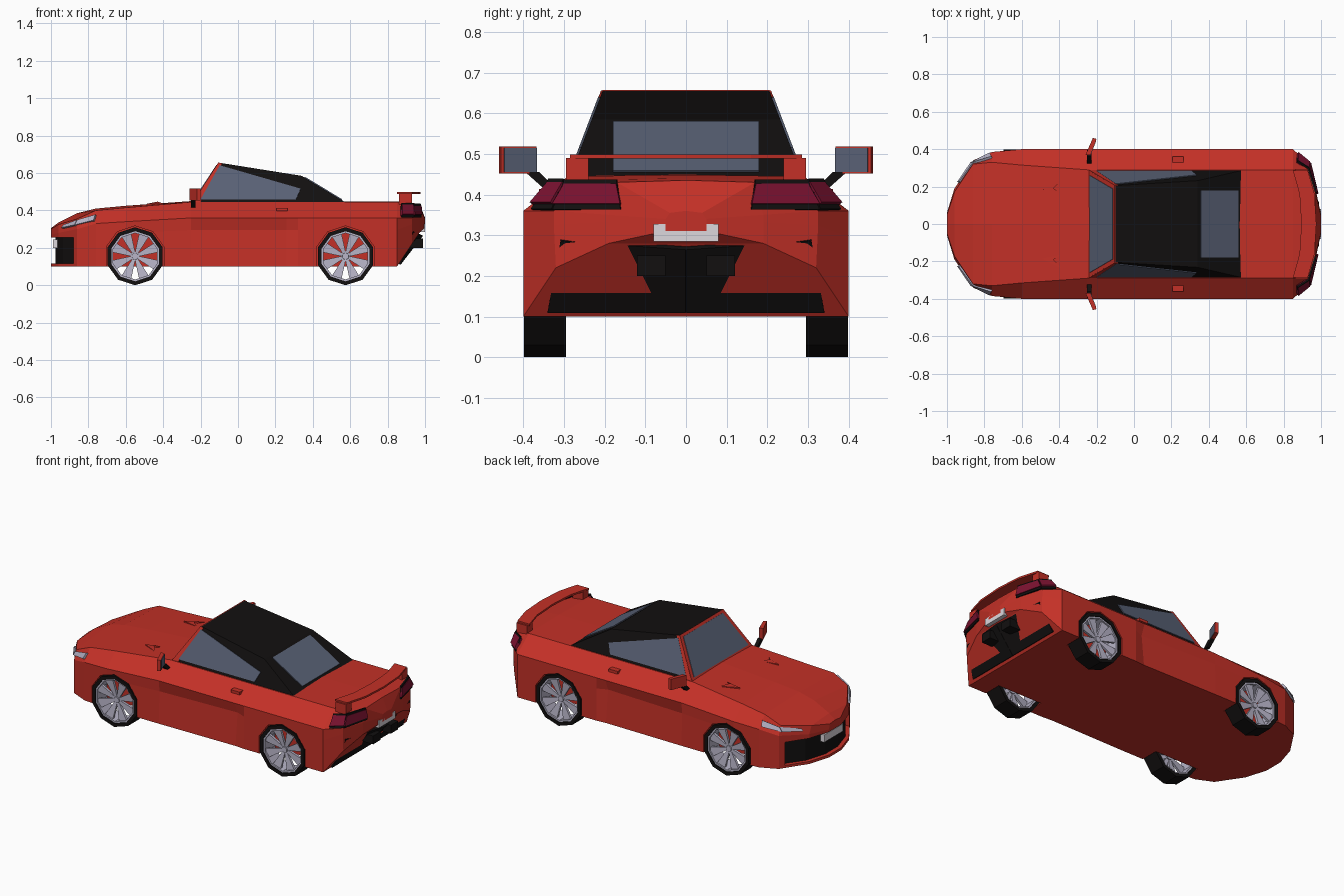
import bpy, bmesh
from math import sin, cos, pi
from mathutils import Vector

if "Cube" in bpy.data.objects:
    bpy.data.objects.remove(bpy.data.objects["Cube"])


def mat(name, col):
    m = bpy.data.materials.new(name)
    m.diffuse_color = (*col, 1)
    m.use_nodes = True
    m.node_tree.nodes["Principled BSDF"].inputs["Base Color"].default_value = m.diffuse_color
    return m


RED = mat("red_paint", (0.55, 0.03, 0.02))
BLACK = mat("black_trim", (0.006, 0.005, 0.005))
GLASS = mat("tinted_glass", (0.10, 0.12, 0.18))
SILVER = mat("silver", (0.48, 0.46, 0.58))
LAMP = mat("tail_lamp_red", (0.2, 0.006, 0.03))
WHITE = mat("plate_white", (0.72, 0.68, 0.72))


def finish(name, bm, m):
    bmesh.ops.recalc_face_normals(bm, faces=bm.faces)
    me = bpy.data.meshes.new(name)
    bm.to_mesh(me)
    bm.free()
    ob = bpy.data.objects.new(name, me)
    bpy.context.collection.objects.link(ob)
    if m:
        me.materials.append(m)
    return ob


def loft(bm, rings, closed=False, caps=True):
    vs = [[bm.verts.new(p) for p in r] for r in rings]
    n = len(vs[0])
    pairs = list(zip(vs, vs[1:])) + ([(vs[-1], vs[0])] if closed else [])
    for a, b in pairs:
        for i in range(n):
            j = (i + 1) % n
            bm.faces.new((a[i], a[j], b[j], b[i]))
    if caps and not closed:
        bm.faces.new(vs[0])
        bm.faces.new(vs[-1])


def solid(name, pts, vec, m):
    bm = bmesh.new()
    loft(bm, [pts, [Vector(p) + Vector(vec) for p in pts]])
    return finish(name, bm, m)


def panel(name, pts, m, t=0.005):
    pts = [Vector(p) for p in pts]
    n = (pts[2] - pts[0]).cross(pts[3] - pts[1]).normalized() * t
    return solid(name, [p - n for p in pts], n * 2, m)


def box(name, x, y, z, m):
    return solid(name, [(x[0], y[0], z[0]), (x[1], y[0], z[0]), (x[1], y[1], z[0]), (x[0], y[1], z[0])],
                 (0, 0, z[1] - z[0]), m)


def both(fn, name, pts, *args):
    for s, side in ((1, "right"), (-1, "left")):
        fn(f"{name}_{side}", [(x, y * s, z) for x, y, z in pts], *args)


# body shell: x, bottom y, bottom z, mid y, belt y, belt z, shoulder y, shoulder z, centre z
SECTIONS = [
    (-1.00, .06, .10, .06, .06, .27, .05, .30, .305),
    (-0.96, .19, .10, .19, .19, .28, .17, .325, .335),
    (-0.86, .34, .10, .34, .34, .30, .32, .355, .385),
    (-0.76, .385, .10, .385, .385, .33, .33, .40, .41),
    (-0.60, .40, .10, .40, .40, .34, .315, .415, .425),
    (-0.25, .40, .10, .395, .40, .36, .29, .445, .45),
    (0.26, .395, .10, .375, .40, .36, .29, .445, .45),
    (0.32, .40, .10, .40, .40, .36, .29, .445, .45),
    (0.85, .40, .10, .40, .40, .36, .29, .445, .448),
    (0.93, .32, .22, .325, .325, .36, .29, .435, .44),
    (0.97, .19, .28, .19, .19, .35, .17, .43, .435),
    (1.00, .05, .31, .05, .05, .34, .04, .355, .36),
]
rings = []
for x, yb, zb, ym, yl, zl, ys, zs, zc in SECTIONS:
    half = [(yb, zb), (ym, zb + .75 * (zl - zb)), (yl, zl), (ys, zs)]
    rings.append([(x, y, z) for y, z in half] + [(x, 0, zc)] + [(x, -y, z) for y, z in reversed(half)])
bm = bmesh.new()
loft(bm, rings)
body = finish("body_shell", bm, RED)

# cut the grille opening and wheel wells
cutters = []
edge = [(-.875, .31), (-.96, .19), (-1, .06), (-1, -.06), (-.96, -.19), (-.875, -.31)]
cutters.append(solid("grille_cutter", [(x + .03, y, .115) for x, y in edge] + [(-1.1, -.31, .115), (-1.1, .31, .115)],
                     (0, 0, .14), None))
AXLES = (("front", -.55), ("rear", .575))
WZ, WR = .155, .155


def circle(cx, r, y, n=10):
    return [(cx + r * sin(2 * pi * i / n), y, WZ - r * cos(2 * pi * i / n)) for i in range(n)]


for label, cx in AXLES:
    for s in (1, -1):
        cutters.append(solid("well_cutter", circle(cx, .162, .29 * s), (0, .2 * s, 0), None))
bpy.context.view_layer.objects.active = body
for c in cutters:
    md = body.modifiers.new("cut", "BOOLEAN")
    md.operation, md.solver, md.object = "DIFFERENCE", "EXACT", c
    bpy.ops.object.modifier_apply(modifier=md.name)
    bpy.data.objects.remove(c)

# front grille, plate and headlights
solid("front_grille", [(x + .025, y, .113) for x, y in edge] + [(x + .06, y, .113) for x, y in reversed(edge)],
      (0, 0, .144), BLACK)
box("front_plate", (-.99, -.96), (-.09, .09), (.2, .245), WHITE)
both(panel, "headlight", [(-.87, .325, .32), (-.77, .377, .345), (-.76, .357, .375), (-.855, .328, .348)], SILVER, .007)
both(panel, "headlight_strip", [(-.94, .222, .305), (-.87, .325, .32), (-.855, .328, .348), (-.93, .225, .32)], SILVER, .007)

# cabin
WAIST, ROOF = .44, .655


def side_y(z):
    return .285 - .08 * (z - .445) / .21


def on_side(pts):
    return [(x, side_y(z), z) for x, z in pts]


cab = on_side([(-.24, WAIST), (-.10, ROOF), (.34, .585), (.58, WAIST)])
bm = bmesh.new()
loft(bm, [cab, [(x, -y, z) for x, y, z in cab]])
finish("soft_top", bm, BLACK)
a, b = cab[0], cab[1]
panel("windscreen_frame", [a, b, (b[0], -b[1], b[2]), (a[0], -a[1], a[2])], RED, .004)
panel("windscreen", [(-.232, .26, .453), (-.109, .188, .641), (-.109, -.188, .641), (-.232, -.26, .453)], GLASS, .007)
both(panel, "windscreen_pillar", on_side([(-.24, .445), (-.105, ROOF), (-.085, .65), (-.20, .445)]), RED, .004)
both(panel, "side_window", on_side([(-.20, .458), (-.098, .64), (.335, .515), (.31, .458)]), GLASS, .005)


def rear_z(x):
    return .585 - .145 * (x - .34) / .24


panel("rear_window", [(.355, .18, rear_z(.355)), (.555, .18, rear_z(.555)),
                      (.555, -.18, rear_z(.555)), (.355, -.18, rear_z(.355))], GLASS, .005)

# door handles and bonnet vents
both(solid, "door_handle", [(.205, .33, .395), (.265, .33, .395), (.265, .33, .413), (.205, .33, .413)], (0, 0, 0.0001), RED)
for s, side in ((1, "right"), (-1, "left")):
    bpy.data.objects.remove(bpy.data.objects[f"door_handle_{side}"])
    box(f"door_handle_{side}", (.205, .265), (.33 * s, .362 * s), (.397, .414), RED)
both(solid, "bonnet_vent", [(-.49, .185, .425), (-.39, .235, .425), (-.43, .19, .437), (-.39, .165, .425)], (0, 0, .01), RED)

# door mirrors
both(solid, "mirror_housing", [(-.26, .368, .452), (-.235, .368, .452), (-.2, .455, .452), (-.22, .46, .452)], (0, 0, .066), RED)
both(panel, "mirror_glass", [(-.235, .368, .455), (-.204, .448, .455), (-.204, .448, .515), (-.235, .368, .515)], GLASS, .003)
both(solid, "mirror_stalk", [(-.25, .32, .415), (-.25, .35, .415), (-.25, .395, .455), (-.25, .36, .455)], (.022, 0, 0), BLACK)

# rear spoiler on two feet
wing = [(.93, .285), (.965, .16), (.975, 0), (.965, -.16), (.93, -.285),
        (.85, -.285), (.885, -.16), (.895, 0), (.885, .16), (.85, .285)]
solid("spoiler_wing", [(x, y, .488) for x, y in wing], (0, 0, .011), RED)
both(solid, "spoiler_foot", [(.86, .24, .425), (.93, .24, .425), (.93, .295, .425), (.86, .295, .425)], (0, 0, .065), RED)

# tail lamps wrap round the corner in two facets, each with a black surround
low = [(.875, .378), (.937, .327), (.977, .16)]
top = [(.873, .335), (.932, .298), (.972, .17)]
for i in (0, 1):
    for nm, m, z0, z1, t in (("tail_lamp_surround", BLACK, .363, .437, .005), ("tail_lamp", LAMP, .376, .426, .010)):
        both(panel, f"{nm}_{i + 1}", [(*low[i], z0), (*low[i + 1], z0), (*top[i + 1], z1), (*top[i], z1)], m, t)

# rear diffuser, exhausts and plate
both(panel, "diffuser", [(.862, 0, .113), (.862, .34, .113), (.933, .308, .29), (.982, 0, .268)], BLACK, .008)
for s, side in ((1, "right"), (-1, "left")):
    box(f"exhaust_{side}", (.91, .99), (.05 * s, .12 * s), (.2, .25), BLACK)
box("rear_plate", (.95, 1.0), (-.08, .08), (.285, .328), WHITE)

# wheels: open ten-sided tyre, rim ring and eight flared spokes
for label, cx in AXLES:
    for s, side in ((1, "right"), (-1, "left")):
        for nm, ro, ri, y0, y1, m in (("tyre", WR, .134, .295, .399, BLACK), ("rim", .135, .124, .30, .393, SILVER)):
            bm = bmesh.new()
            loft(bm, [circle(cx, r, y * s) for r, y in ((ro, y0), (ro, y1), (ri, y1), (ri, y0))], closed=True)
            finish(f"{label}_{nm}_{side}", bm, m)
        bm = bmesh.new()
        for k in range(8):
            t = 2 * pi * (k + .5) / 8
            pts = [(cx + r * cos(t) - w * sin(t), y * s, WZ + r * sin(t) + w * cos(t))
                   for r, w, y in ((.005, -.006, .372), (.128, -.028, .385), (.128, .028, .385), (.005, .006, .372))]
            loft(bm, [pts, [(x, y - .015 * s, z) for x, y, z in pts]])
        loft(bm, [circle(cx, .022, .35 * s), circle(cx, .018, .38 * s)])
        finish(f"{label}_spokes_{side}", bm, SILVER)
